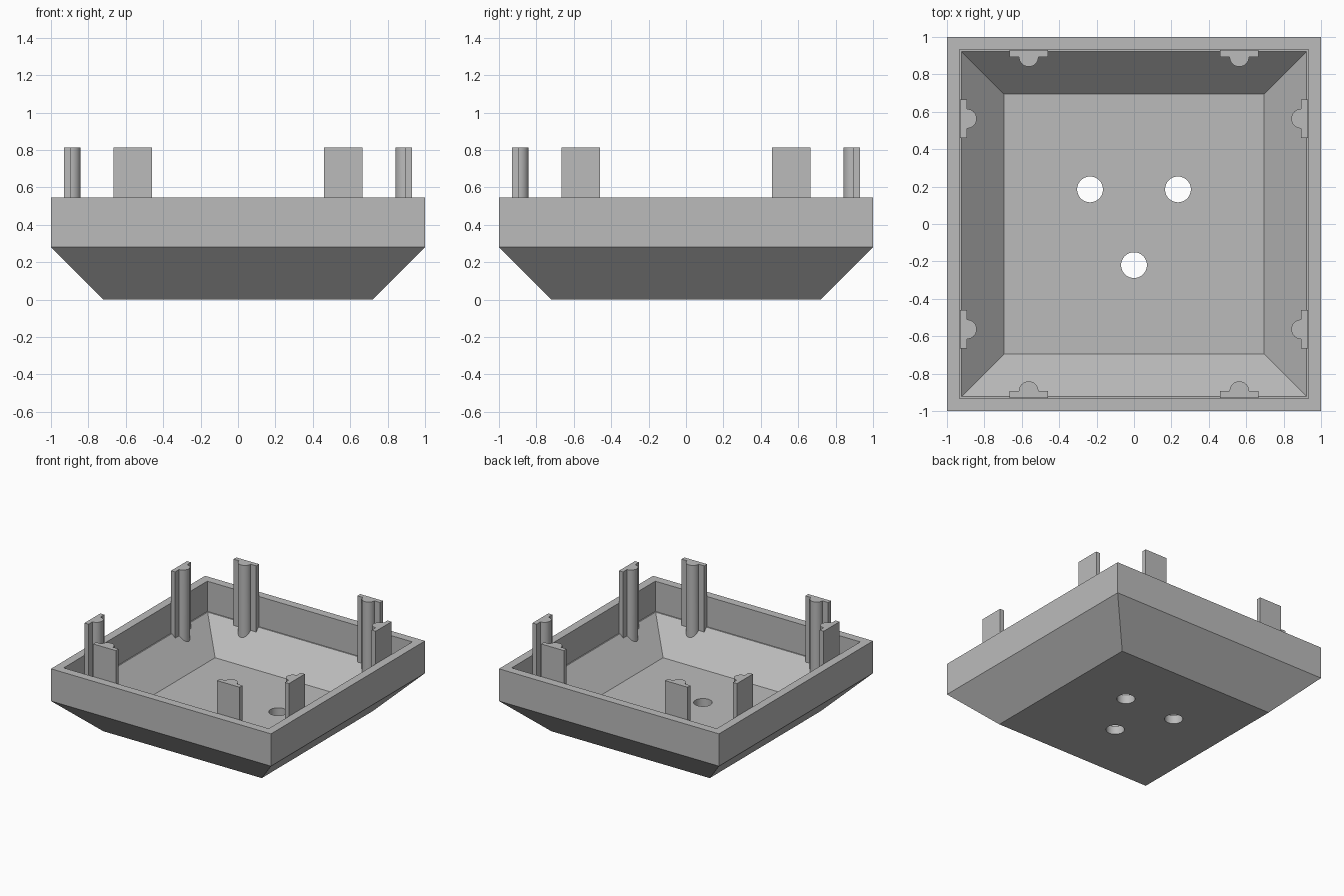
import bpy, bmesh, math
from mathutils import Matrix, Vector

cube = bpy.data.objects.get("Cube")
if cube:
    bpy.data.objects.remove(cube, do_unlink=True)

grey = bpy.data.materials.new("plain grey")
grey.use_nodes = True
grey.diffuse_color = (0.5, 0.5, 0.5, 1)
grey.node_tree.nodes["Principled BSDF"].inputs["Base Color"].default_value = (0.5, 0.5, 0.5, 1)


def finish(bm, name):
    bmesh.ops.recalc_face_normals(bm, faces=bm.faces)
    mesh = bpy.data.meshes.new(name)
    bm.to_mesh(mesh)
    bm.free()
    mesh.materials.append(grey)
    obj = bpy.data.objects.new(name, mesh)
    bpy.context.collection.objects.link(obj)
    return obj


# Tray shell: square rings (half width, height) from outer base to inner floor
profile = [(0.72, 0), (1, 0.28), (1, 0.545), (0.932, 0.545),
           (0.932, 0.297), (0.922, 0.297), (0.695, 0.07)]
bm = bmesh.new()
rings = [[bm.verts.new((sx * r, sy * r, z)) for sx, sy in ((-1, -1), (1, -1), (1, 1), (-1, 1))]
         for r, z in profile]
for a, b in zip(rings, rings[1:]):
    for i in range(4):
        j = (i + 1) % 4
        bm.faces.new((a[i], a[j], b[j], b[i]))
bm.faces.new(rings[0])
bm.faces.new(rings[-1])
tray = finish(bm, "tray")

# Three round holes through the floor
bm = bmesh.new()
for x, y in ((-0.235, 0.185), (0.235, 0.185), (0, -0.22)):
    bmesh.ops.create_cone(bm, cap_ends=True, segments=48, radius1=0.069, radius2=0.069,
                          depth=0.4, matrix=Matrix.Translation((x, y, 0.05)))
cutter = finish(bm, "hole_cutter")
cutter.hide_render = True
cut = tray.modifiers.new("holes", 'BOOLEAN')
cut.operation = 'DIFFERENCE'
cut.solver = 'EXACT'
cut.object = cutter
bpy.context.view_layer.objects.active = tray
tray.select_set(True)
bpy.ops.object.modifier_apply(modifier="holes")
bpy.data.objects.remove(cutter, do_unlink=True)


# Clip: flat plate with a half-round rib inside, its foot following the sloped wall
def clip(name, along, turn):
    back, front, half, rib = 0.93, 0.893, 0.103, 0.052
    outline = [(half, back), (half, front)]
    for i in range(17):
        t = math.pi * i / 16
        outline.append((rib * math.cos(t), front - rib * math.sin(t)))
    outline += [(-half, front), (-half, back)]
    bm = bmesh.new()
    top = [bm.verts.new((along + u, -d, 0.812)) for u, d in outline]
    foot = [bm.verts.new((along + u, -d, d - 0.65)) for u, d in outline]
    n = len(outline)
    for i in range(n):
        j = (i + 1) % n
        bm.faces.new((top[i], top[j], foot[j], foot[i]))
    bm.faces.new(top)
    bm.faces.new(foot)
    bmesh.ops.rotate(bm, verts=bm.verts, cent=Vector(), matrix=Matrix.Rotation(turn, 3, 'Z'))
    return finish(bm, name)


# Two clips on each of the four walls
parts = [tray]
for k, side in enumerate(("front", "left", "back", "right")):
    for n, along in enumerate((-0.563, 0.563)):
        parts.append(clip(f"{side}_clip_{n + 1}", along, k * math.pi / 2))

for obj in parts:
    obj.select_set(True)
bpy.ops.object.shade_smooth_by_angle(angle=math.radians(30))
